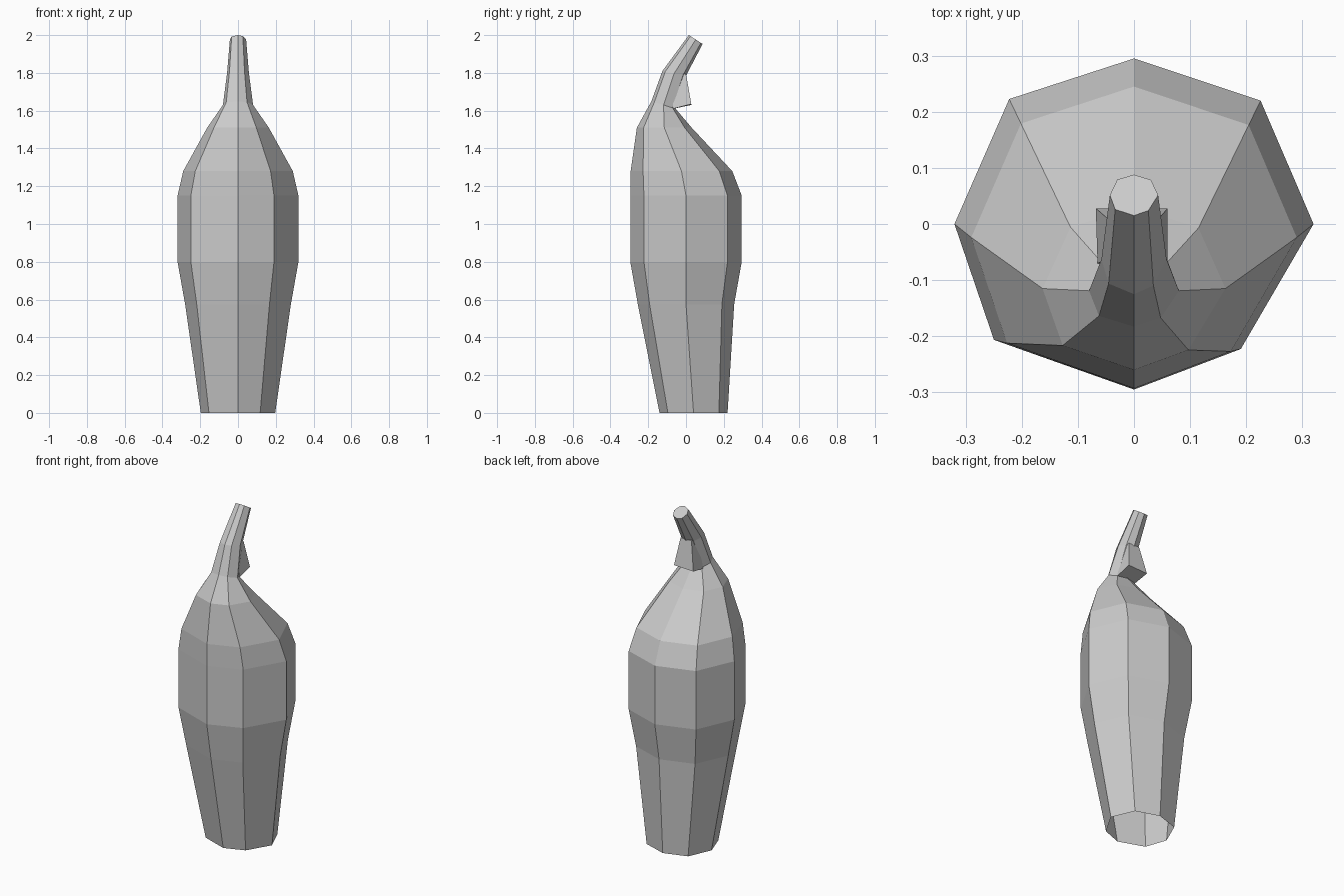
import bpy

if "Cube" in bpy.data.objects:
    bpy.data.objects.remove(bpy.data.objects["Cube"])

# Slightly irregular eight-sided section, in unit size
SECTION = [(0, -1), (0.595, -0.755), (1, 0), (0.705, 0.745),
           (0, 1), (-0.695, 0.755), (-1, 0), (-0.78, -0.7)]

# Rings: front (y, z), back (y, z), half width
RINGS = [
    ((-0.14, 0.0), (0.22, 0.0), 0.197),
    ((-0.255, 0.575), (0.255, 0.575), 0.28),
    ((-0.295, 0.80), (0.295, 0.80), 0.32),
    ((-0.295, 1.15), (0.295, 1.15), 0.32),
    ((-0.293, 1.28), (0.245, 1.28), 0.29),
    ((-0.26, 1.51), (0.03, 1.51), 0.163),
    ((-0.183, 1.65), (-0.055, 1.61), 0.08),
    ((-0.125, 1.81), (0.0, 1.785), 0.058),
    ((0.015, 2.0), (0.088, 1.953), 0.043),
]


def make_object(name, verts, faces):
    mesh = bpy.data.meshes.new(name)
    mesh.from_pydata(verts, [], faces)
    mesh.update()
    obj = bpy.data.objects.new(name, mesh)
    bpy.context.collection.objects.link(obj)
    return obj


def ring_points(front, back, half_width):
    cy, cz = (front[0] + back[0]) / 2, (front[1] + back[1]) / 2
    ry, rz = (back[0] - front[0]) / 2, (back[1] - front[1]) / 2
    return [(u * half_width, cy + v * ry, cz + v * rz) for u, v in SECTION]


def bridge(n, rings):
    return [(r * n + i, r * n + (i + 1) % n,
             (r + 1) * n + (i + 1) % n, (r + 1) * n + i)
            for r in range(rings - 1) for i in range(n)]


# Body with bent neck: open underneath, capped at the tip
n = len(SECTION)
verts = [p for ring in RINGS for p in ring_points(*ring)]
faces = bridge(n, len(RINGS))
faces.append(tuple(range((len(RINGS) - 1) * n, len(RINGS) * n)))
make_object("body", verts, faces)

# Tapered block behind the neck
block = [(-0.065, -0.07, 1.61), (0.06, -0.07, 1.61),
         (0.06, 0.028, 1.635), (-0.068, 0.028, 1.63),
         (-0.036, -0.06, 1.79), (0.036, -0.06, 1.79),
         (0.036, 0.0, 1.795), (-0.036, 0.0, 1.795)]
make_object("neck_block", block, bridge(4, 2) + [(3, 2, 1, 0), (4, 5, 6, 7)])
